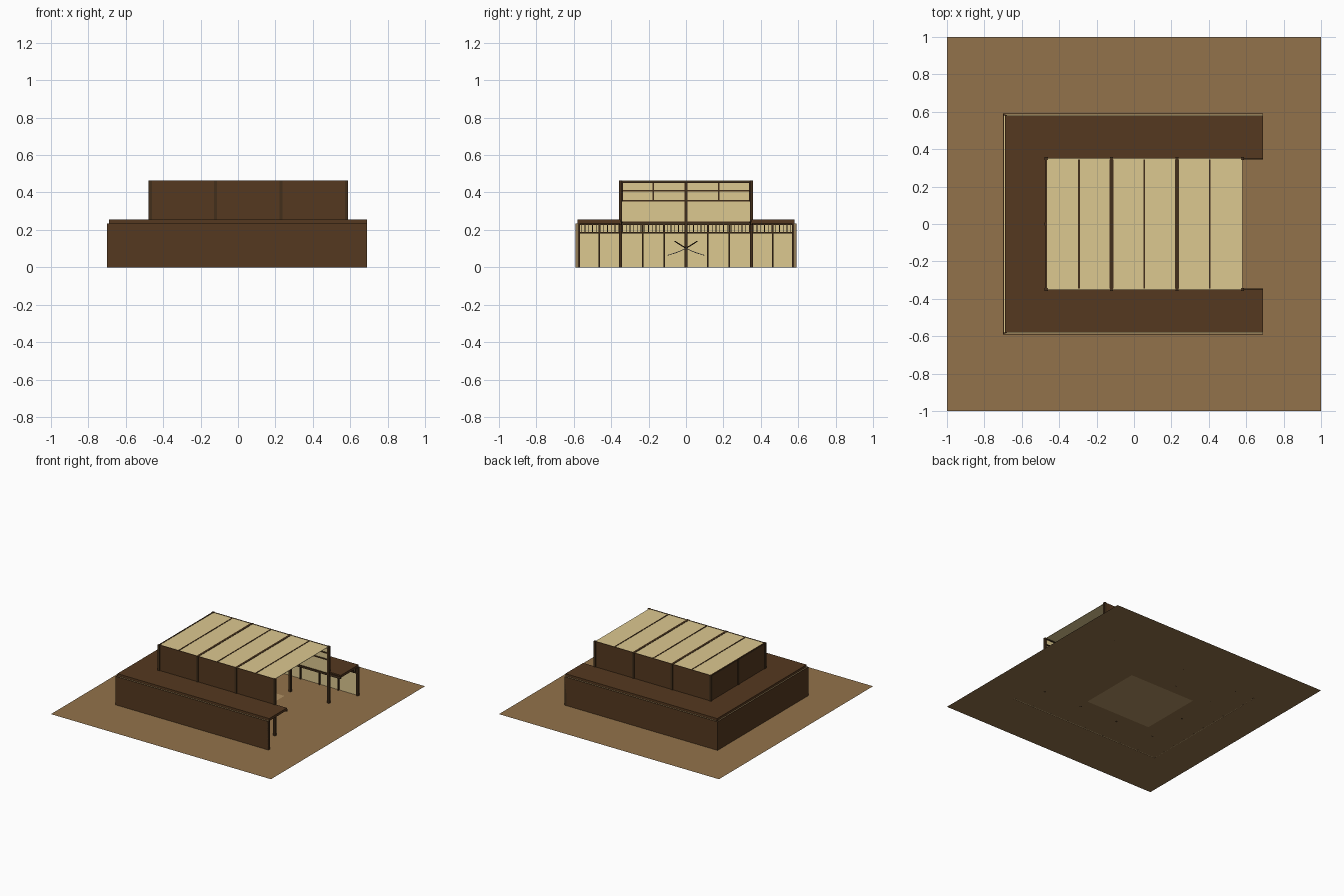
import bpy, math
from mathutils import Vector

if "Cube" in bpy.data.objects:
    bpy.data.objects.remove(bpy.data.objects["Cube"])


def material(name, rgb):
    m = bpy.data.materials.new(name)
    m.diffuse_color = (*rgb, 1)
    m.use_nodes = True
    m.node_tree.nodes["Principled BSDF"].inputs["Base Color"].default_value = m.diffuse_color
    return m


DARK = material("dark_wood", (0.09, 0.04, 0.014))
BEAM = material("beam_wood", (0.055, 0.028, 0.011))
PAPER = material("paper", (0.72, 0.58, 0.28))
EARTH = material("earth", (0.29, 0.17, 0.07))
MAT = material("mat", (0.45, 0.29, 0.13))
STEEL = material("steel", (0.5, 0.5, 0.5))


def mesh(name, verts, faces, mat):
    me = bpy.data.meshes.new(name)
    me.from_pydata(verts, [], faces)
    me.materials.append(mat)
    ob = bpy.data.objects.new(name, me)
    bpy.context.collection.objects.link(ob)
    return ob


def box(name, x, y, z, mat):
    """Box from (min, max) ranges on each axis."""
    v = [(a, b, c) for a in x for b in y for c in z]
    f = [(0, 1, 3, 2), (4, 6, 7, 5), (0, 4, 5, 1), (2, 3, 7, 6), (0, 2, 6, 4), (1, 5, 7, 3)]
    return mesh(name, v, f, mat)


def around(c, w):
    return (c - w / 2, c + w / 2)


def sheet(name, x, y, z, mat):
    return mesh(name, [(x[0], y[0], z), (x[1], y[0], z), (x[1], y[1], z), (x[0], y[1], z)],
                [(0, 1, 2, 3)], mat)


# Ground, framing a mat in the middle
mx, my = (-0.36, 0.24), (-0.26, 0.26)
sheet("floor_mat", mx, my, 0, MAT)
outer = [(-1, -1, 0), (1, -1, 0), (1, 1, 0), (-1, 1, 0)]
inner = [(mx[0], my[0], 0), (mx[1], my[0], 0), (mx[1], my[1], 0), (mx[0], my[1], 0)]
mesh("ground", outer + inner, [(i, (i + 1) % 4, 4 + (i + 1) % 4, 4 + i) for i in range(4)], EARTH)

# Main dimensions
LOW, TOP = 0.235, 0.465
X0, X1 = -0.70, 0.69       # aisle length
H0, H1, HY = -0.47, 0.58, 0.35   # hall length and half width


def lattice(name, place, a, b):
    """Fine slats between a and b under the low roof."""
    n = round((b - a) / 0.02)
    for i in range(1, n):
        place(name + "_slat", a + (b - a) * i / n, 0.004, (0.187, 0.228))


# Outer back wall: boards outside, paper inside, posts and transom
def on_back(name, y, w, z, mat=BEAM, d=0.012):
    return box(name, (-0.69, -0.69 + d), around(y, w), z, mat)


box("back_wall_boards", (X0, -0.695), (-0.585, 0.585), (0, LOW), DARK)
box("back_wall_paper", (-0.695, -0.69), (-0.58, 0.58), (0, LOW), PAPER)
for i in range(11):
    on_back("back_wall_post", -0.58 + 0.116 * i, 0.007, (0, LOW))
for z in (0.185, 0.23):
    on_back("back_wall_rail", 0, 1.16, around(z, 0.006))
lattice("back_wall", on_back, -0.58, 0.58)

# Outer side walls and side roofs
for s in (-1, 1):
    def yr(a, b):
        return tuple(sorted((s * a, s * b)))

    def on_side(name, x, w, z, mat=BEAM, d=0.012):
        return box(name, around(x, w), yr(0.58, 0.58 - d), z, mat)

    box("side_wall_boards", (X0, X1), yr(0.585, 0.59), (0, LOW), DARK)
    box("side_wall_paper", (-0.69, X1), yr(0.58, 0.585), (0, LOW), PAPER)
    for i in range(9):
        on_side("side_wall_post", -0.69 + 0.1715 * i, 0.009, (0, LOW))
    for z in (0.185, 0.23):
        on_side("side_wall_rail", 0, 1.38, around(z, 0.006))
    lattice("side_wall", on_side, -0.69, 0.685)
    box("corner_post", (X1 - 0.015, X1), yr(0.57, 0.59), (0, LOW), BEAM)
    box("side_roof", (-0.69, X1), yr(HY, 0.58), (LOW, 0.255), DARK)
    box("eave_beam", (H0, X1), yr(0.344, 0.356), (0.225, 0.245), BEAM)

    # Hall side: tall posts, upper wall and its frame
    for i in range(4):
        box("hall_post", around(H0 + 0.35 * i, 0.018), around(s * HY, 0.018), (0, TOP), BEAM)
    box("hall_side_boards", (H0, H1), yr(0.35, 0.354), (LOW, TOP), DARK)
    box("hall_side_paper", (H0, H1), yr(0.346, 0.35), (LOW, TOP - 0.003), PAPER)
    for z in (0.24, 0.355, 0.408, 0.457):
        box("hall_side_rail", (H0, H1), yr(0.338, 0.346), around(z, 0.008), BEAM)
    for i in range(3):
        box("hall_side_mullion", around(H0 + 0.175 + 0.35 * i, 0.008), yr(0.338, 0.346), (0.355, TOP - 0.005), BEAM)

box("back_roof", (-0.69, H0), (-HY, HY), (LOW, 0.255), DARK)

# Hall back wall above the low roof
box("hall_back_boards", (H0 - 0.004, H0), (-HY, HY), (LOW, TOP), DARK)
box("hall_back_paper", (H0, H0 + 0.004), (-HY, HY), (LOW, TOP - 0.003), PAPER)
for z in (0.24, 0.355, 0.408, 0.457):
    box("hall_back_rail", (H0 + 0.004, H0 + 0.012), (-HY, HY), around(z, 0.008), BEAM)
for y in (-0.175, 0.175):
    box("hall_back_mullion", (H0 + 0.004, H0 + 0.012), around(y, 0.008), (0.355, TOP - 0.005), BEAM)
box("hall_back_post", around(H0, 0.018), around(0, 0.018), (0, TOP - 0.003), BEAM)

# Paper roof with rafters
box("hall_roof", (H0, H1), (-0.346, 0.346), (0.460, 0.463), PAPER)
for i in range(6):
    w = 0.02 if i in (2, 4) else 0.01
    box("rafter", around(H0 + 0.175 * i, w), (-0.346, 0.346), (0.452, TOP), BEAM)


# Crossed curved swords on the middle post
def sword_part(name, s, t0, t1, r, x, mat):
    cu = bpy.data.curves.new(name, 'CURVE')
    cu.dimensions = '3D'
    cu.bevel_depth, cu.bevel_resolution, cu.use_fill_caps = r, 0, True
    sp = cu.splines.new('POLY')
    sp.points.add(6)
    a, b = Vector((x, 0.06 * s, 0.14)), Vector((x, -0.10 * s, 0.064))
    for i, p in enumerate(sp.points):
        t = t0 + (t1 - t0) * i / 6
        q = a.lerp(b, t)
        p.co = (q.x, q.y, q.z - 0.01 * math.sin(math.pi * t), 1)
    cu.materials.append(mat)
    ob = bpy.data.objects.new(name, cu)
    bpy.context.collection.objects.link(ob)


for s, x in ((1, -0.455), (-1, -0.449)):
    sword_part("sword_handle", s, 0, 0.35, 0.003, x, BEAM)
    sword_part("sword_blade", s, 0.35, 1, 0.0018, x, STEEL)
